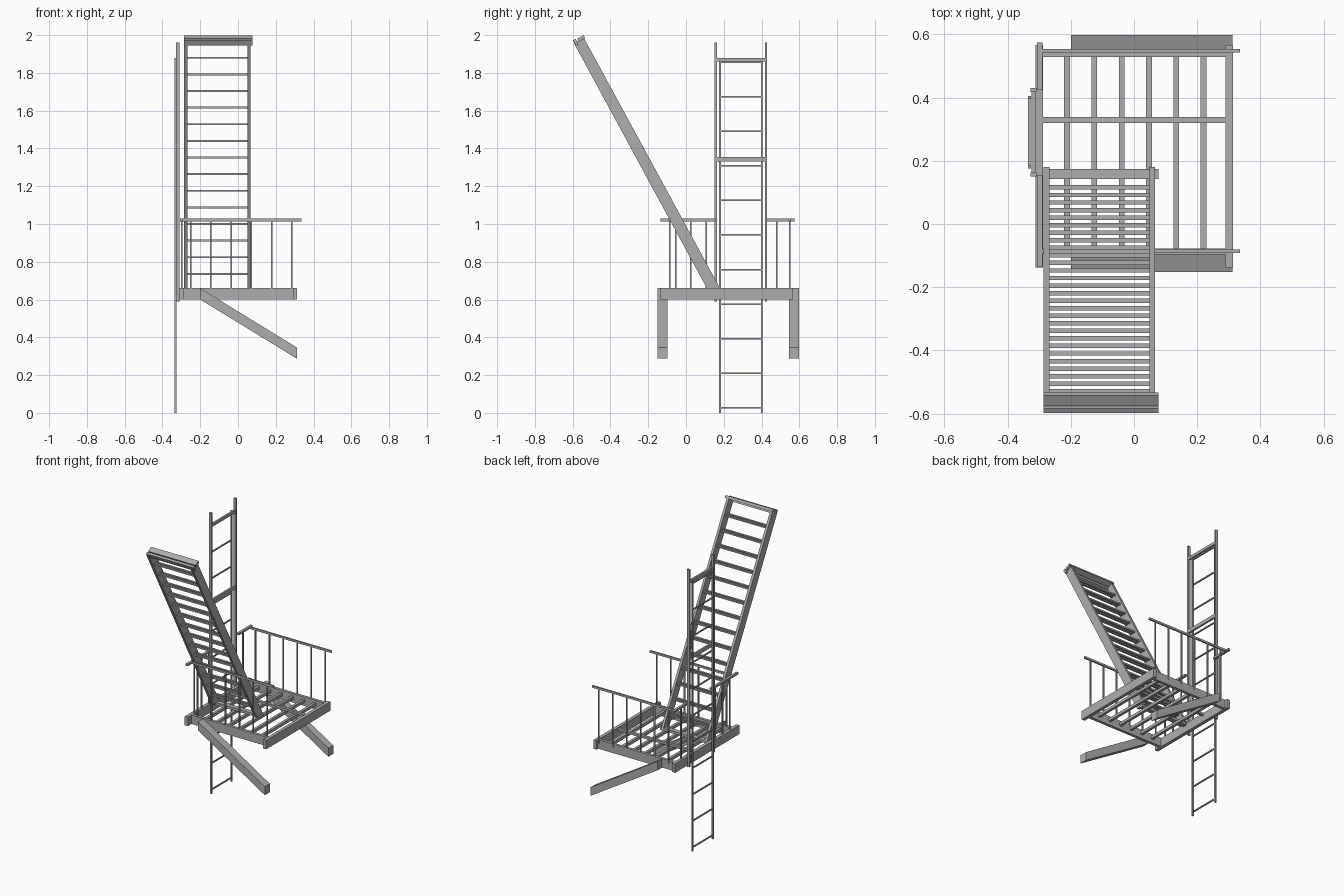
import bpy
import math
from mathutils import Vector

cube = bpy.data.objects.get("Cube")
if cube:
    bpy.data.objects.remove(cube, do_unlink=True)

steel = bpy.data.materials.new("grey_steel")
steel.use_nodes = True
GREY = (0.42, 0.42, 0.42, 1)
steel.diffuse_color = GREY
steel.node_tree.nodes["Principled BSDF"].inputs["Base Color"].default_value = GREY

BOX_FACES = [(0, 3, 2, 1), (4, 5, 6, 7), (0, 1, 5, 4),
             (1, 2, 6, 5), (2, 3, 7, 6), (3, 0, 4, 7)]


def solid(name, lower, upper):
    """Six-sided solid between two matching four-point outlines."""
    mesh = bpy.data.meshes.new(name)
    mesh.from_pydata([Vector(p) for p in lower + upper], [], BOX_FACES)
    mesh.materials.append(steel)
    obj = bpy.data.objects.new(name, mesh)
    bpy.context.collection.objects.link(obj)
    return obj


def bar(name, x, y, z):
    """Axis-aligned bar from three (low, high) ranges."""
    ring = [(x[0], y[0]), (x[1], y[0]), (x[1], y[1]), (x[0], y[1])]
    return solid(name, [(a, b, z[0]) for a, b in ring], [(a, b, z[1]) for a, b in ring])


def around(centre, width):
    return (centre - width / 2, centre + width / 2)


# Platform frame
DECK = (0.60, 0.662)
for side, x in (("right", (-0.312, -0.288)), ("left", (0.29, 0.313))):
    bar(side + "_frame_beam", x, (-0.138, 0.566), DECK)
for side, y in (("front", (-0.097, -0.077)), ("back", (0.528, 0.548))):
    bar(side + "_frame_beam", (-0.288, 0.29), y, DECK)

# Floor slats and the cross bar over them
for i in range(6):
    bar("floor_slat", around(-0.212 + i * 0.0864, 0.018), (-0.077, 0.528), (0.625, 0.645))
bar("floor_cross_bar", (-0.288, 0.29), (0.319, 0.338), (0.645, 0.66))

# Sloping braces outside the front and back beams
profile = [(-0.2, 0.60), (0.312, 0.287), (0.312, 0.346), (-0.2, 0.66)]
for side, y in (("front", (-0.152, -0.097)), ("back", (0.545, 0.598))):
    solid(side + "_brace", [(x, y[1], z) for x, z in reversed(profile)],
          [(x, y[0], z) for x, z in reversed(profile)])

# Handrails and balusters
RAIL = (1.014, 1.028)
for side, y in (("front", -0.086), ("back", 0.548)):
    bar(side + "_handrail", (-0.3, 0.335), around(y, 0.011), RAIL)
    for i in range(6):
        bar(side + "_baluster", around(-0.25 + i * 0.107, 0.008),
            around(y, 0.008), (0.64, RAIL[0]))
for y in ((-0.135, 0.155), (0.425, 0.575)):
    bar("side_handrail", (-0.307, -0.29), y, RAIL)
for y in (-0.053, 0.026, 0.106, 0.48):
    bar("side_baluster", around(-0.298, 0.008), around(y, 0.008), (0.64, RAIL[0]))

# Stair stringers, square-cut at the top and level at the foot
outline = [(0.11, 0.66), (0.18, 0.66), (-0.54, 1.984), (-0.593, 1.957)]
for side, x in (("right", (-0.286, -0.268)), ("left", (0.049, 0.066))):
    solid(side + "_stringer", [(x[0], y, z) for y, z in outline],
          [(x[1], y, z) for y, z in outline])

# Stair treads, two slats each
slope = 0.543
for i in range(14):
    z = 0.736 + i * 0.088
    y = 0.145 - (z - 0.66) * slope
    for offset in (-0.012, 0.012):
        bar("tread_slat", (-0.268, 0.049), around(y + offset, 0.014), around(z, 0.01))

# Plates at the foot and head of the stairs
STAIR_X = (-0.286, 0.077)
bar("stair_foot_plate", STAIR_X, (0.142, 0.174), (0.645, 0.662))


def tilted_bar(name, y, z, depth, height):
    """Bar across the stairs, turned to the stair pitch."""
    pitch = math.atan(slope)
    across = Vector((math.cos(pitch), math.sin(pitch))) * depth / 2
    along = Vector((-math.sin(pitch), math.cos(pitch))) * height / 2
    c = Vector((y, z))
    ring = [c - across - along, c + across - along, c + across + along, c - across + along]
    solid(name, [(STAIR_X[0], p.x, p.y) for p in ring],
          [(STAIR_X[1], p.x, p.y) for p in ring])


tilted_bar("stair_head_plate", -0.555, 1.982, 0.038, 0.018)
tilted_bar("stair_head_lip", -0.584, 1.962, 0.016, 0.032)

# Fixed ladder guide with tall stiles and two ties
for y in (0.157, 0.424):
    bar("guide_stile", (-0.327, -0.309), around(y, 0.012), (0.59, 1.96))
for z in ((1.86, 1.88), (1.33, 1.355)):
    bar("guide_tie", (-0.325, -0.312), (0.157, 0.424), z)

# Drop ladder
for y in (0.18, 0.401):
    bar("ladder_stile", (-0.336, -0.326), around(y, 0.01), (0, 1.88))
for i in range(11):
    bar("ladder_rung", (-0.335, -0.327), (0.18, 0.401), around(0.027 + i * 0.183, 0.008))
